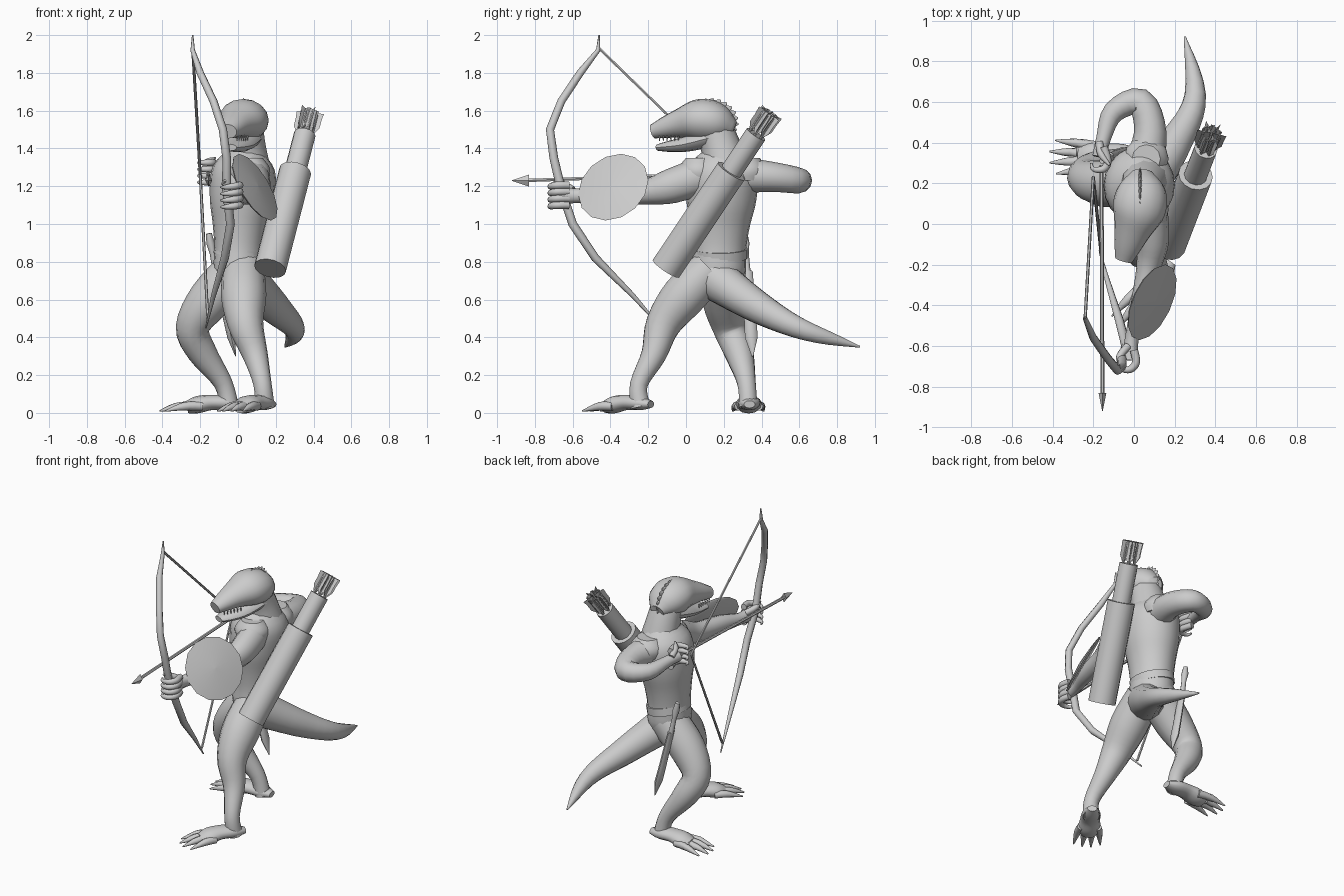
import bpy, bmesh, math
from mathutils import Vector, Matrix

cube = bpy.data.objects.get("Cube")
if cube:
    bpy.data.objects.remove(cube, do_unlink=True)

COLOUR = (.6, .6, .6, 1)
grey = bpy.data.materials.new("plain grey")
grey.use_nodes = True
grey.diffuse_color = COLOUR
grey.node_tree.nodes["Principled BSDF"].inputs["Base Color"].default_value = COLOUR

X_AXIS, Y_AXIS, Z_AXIS = Matrix.Identity(3)


def finish(name, bm, sharp_angle=50):
    bmesh.ops.recalc_face_normals(bm, faces=bm.faces)
    mesh = bpy.data.meshes.new(name)
    bm.to_mesh(mesh)
    bm.free()
    mesh.materials.append(grey)
    part_object = bpy.data.objects.new(name, mesh)
    bpy.context.collection.objects.link(part_object)
    bpy.ops.object.select_all(action="DESELECT")
    part_object.select_set(True)
    bpy.context.view_layer.objects.active = part_object
    bpy.ops.object.shade_smooth_by_angle(angle=math.radians(sharp_angle))


def sample(values, fraction, smooth):
    """Value at a fraction of an evenly spaced list, on a spline or straight."""
    last = len(values) - 1
    index = min(int(fraction * last), last - 1)
    t = fraction * last - index
    start, end = values[index], values[index + 1]
    step = end - start
    if not smooth:
        return start + step * t
    leave = (end - values[max(index - 1, 0)]) / 2
    arrive = (values[min(index + 2, last)] - start) / 2
    return (start + leave * t + (step * 3 - leave * 2 - arrive) * t ** 2
            + (leave + arrive - step * 2) * t ** 3)


def loft(bm, path, radii, sides=12, smooth=True, flat=1, across=X_AXIS):
    """Elliptical rings along a path; flat scales the radius square to across."""
    path = [Vector(point) for point in path]
    steps = (max(len(path), len(radii)) - 1) * (4 if smooth else 1)
    centres = [sample(path, i / steps, smooth) for i in range(steps + 1)]
    rings = []
    for i, centre in enumerate(centres):
        along = (centres[min(i + 1, steps)] - centres[max(i - 1, 0)]).normalized()
        wide = (across - along * across.dot(along)).normalized()
        deep = along.cross(wide) * flat
        radius = max(sample(radii, i / steps, smooth), .002)
        turns = [math.tau * k / sides for k in range(sides)]
        rings.append([bm.verts.new(centre + (wide * math.cos(a) + deep * math.sin(a)) * radius)
                      for a in turns])
    for lower, upper in zip(rings, rings[1:]):
        for k in range(sides):
            bm.faces.new((lower[k - 1], lower[k], upper[k], upper[k - 1]))
    bm.faces.new(rings[0])
    bm.faces.new(rings[-1])


def part(name, path, radii, **options):
    bm = bmesh.new()
    loft(bm, path, radii, **options)
    finish(name, bm)


# Torso, turned side-on with the chest toward -x
part("torso", [(0, .17, .66), (.01, .18, 1), (.04, .2, 1.4)],
     (.09, .13, .13, .145, .17, .165, .08), sides=20, flat=1.1)
part("belt", [(0, .18, .82), (.01, .18, .87)], (.133, .133), sides=20, smooth=False, flat=1.1)
part("neck", [(.05, .21, 1.3), (.04, .18, 1.42), (.03, .13, 1.54)], (.12, .105, .1))
for label, y in (("front", .07), ("rear", .32)):
    part(label + "_vest_shoulder", [(.06, y, 1.35), (.06, y, 1.23)], (.07, .11, .1))

# Head with slightly open jaws
part("head", [(.04, .255, 1.5), (.03, .1, 1.55), (-.01, -.04, 1.53), (-.05, -.175, 1.49)],
     (.05, .12, .13, .1, .07, .045), sides=16, flat=.85)
part("lower_jaw", [(.03, .14, 1.46), (0, -.02, 1.42), (-.04, -.15, 1.405)],
     (.1, .09, .065, .035), flat=.5)

# Row of crest scales over the skull and nape
bm = bmesh.new()
for i in range(10):
    angle = math.radians(115 - i * 15)
    outward = Vector((0, math.cos(angle), math.sin(angle)))
    root = Vector((.03, .12 + outward.y * .12, 1.54 + outward.z * .1))
    loft(bm, [root, root + (outward + Y_AXIS / 2) * .025], (.03, .004),
         sides=6, smooth=False, flat=.4, across=Y_AXIS)
finish("head_crest", bm, 30)

# Upper teeth along both sides of the snout
bm = bmesh.new()
for side in (-1, 1):
    for i in range(6):
        back = i * .02
        root = Vector((back * .3 - .04 + side * (.035 + back / 4), back - .14, 1.465))
        loft(bm, [root, root - Z_AXIS * .025], (.006, .002), sides=5, smooth=False)
finish("teeth", bm, 30)

# Legs and tail
part("front_leg", [(.03, .13, .76), (.03, -.01, .62), (.04, -.12, .47), (.09, -.17, .31),
                   (.13, -.25, .15), (.14, -.24, .03)],
     (.11, .12, .095, .068, .048, .055), sides=14)
part("rear_leg", [(0, .2, .76), (-.15, .2, .6), (-.24, .23, .45), (-.19, .28, .32),
                  (-.08, .32, .16), (-.045, .33, .03)],
     (.12, .115, .09, .078, .05, .05), sides=14)
part("tail", [(.02, .14, .72), (.19, .38, .56), (.3, .62, .44), (.25, .92, .35)],
     (.12, .095, .07, .045, .005), sides=14)


def foot(name, heel, heading, length):
    bm = bmesh.new()
    turn = Matrix.Rotation(math.radians(heading), 3, "Z")
    side = turn @ Y_AXIS

    def spot(forward, sideways, height):
        return Vector(heel) + turn @ Vector((forward, sideways, height))

    loft(bm, [spot(-.06, 0, .045), spot(.1, 0, .055), spot(.23, 0, .03)],
         (.03, .058, .062, .07, .05), flat=.65, across=side)
    # Four spread toes ending in claws
    for k in range(4):
        spread = k - 1.5
        reach = length - abs(spread) * .03
        loft(bm, [spot(.15, spread * .035, .035), spot(reach - .1, spread * .045, .035),
                  spot(reach, spread * .055, .01)], (.024, .022, .004), sides=8)
    finish(name, bm)


foot("front_foot", (.145, -.235, 0), 235, .37)
foot("rear_foot", (-.04, .335, 0), 181, .39)

# Arms: one stretched to the bow, one bent back to the string
part("bow_arm", [(.07, .12, 1.27), (.09, -.08, 1.2), (.07, -.22, 1.17), (.03, -.42, 1.16),
                 (-.01, -.56, 1.15), (-.02, -.67, 1.15)], (.1, .092, .066, .056, .038, .048),
     across=Z_AXIS, flat=.9)
part("draw_arm", [(.04, .26, 1.26), (.08, .45, 1.25), (.03, .6, 1.23), (-.1, .55, 1.24),
                  (-.15, .42, 1.27), (-.17, .33, 1.28)], (.1, .08, .068, .054, .036, .035),
     across=Z_AXIS)


def hand(name, finger, thumb):
    """Four stacked copies of one curled finger, and a thumb."""
    bm = bmesh.new()
    for k in range(4):
        lift = Z_AXIS * .035 * k
        loft(bm, [Vector(point) + lift for point in finger], (.02, .018, .006),
             sides=8, across=Z_AXIS)
    loft(bm, thumb, (.02, .018, .006), sides=8)
    finish(name, bm)


hand("bow_hand_fingers", [(0, -.62, 1.1), (.01, -.68, 1.1), (-.02, -.715, 1.095),
                          (-.07, -.71, 1.09), (-.09, -.68, 1.09)],
     [(-.03, -.6, 1.18), (-.07, -.65, 1.21), (-.07, -.7, 1.23)])
hand("draw_hand_fingers", [(-.15, .38, 1.22), (-.13, .31, 1.22), (-.15, .27, 1.22),
                           (-.2, .27, 1.22), (-.21, .3, 1.22)],
     [(-.17, .4, 1.3), (-.16, .34, 1.33), (-.12, .29, 1.35)])

# Bow, drawn string and nocked arrow
part("bow", [(-.24, -.46, 2), (-.24, -.465, 1.92), (-.2, -.56, 1.8), (-.13, -.66, 1.65),
             (-.08, -.72, 1.5), (-.06, -.7, 1.35), (-.06, -.66, 1.18), (-.04, -.6, 1),
             (-.07, -.48, .82), (-.13, -.28, .62), (-.17, -.13, .45)],
     (.004, .02, .022, .024, .022, .004), sides=8, smooth=False)
part("bow_string", [(-.24, -.46, 1.93), (-.2, .23, 1.26), (-.16, -.16, .5)], (.008, .008),
     sides=6, smooth=False)
part("arrow_shaft", [(-.16, .29, 1.27), (-.155, -.86, 1.23)], (.01, .01), sides=6, smooth=False)
part("arrow_head", [(-.155, -.83, 1.23), (-.155, -.92, 1.23)], (.032, .002),
     sides=4, smooth=False, flat=.6, across=Z_AXIS)

# Round shield strapped to the bow arm, tilted outward and forward
facing = Vector((.8, -.37, .47)).normalized()
centre = Vector((.09, -.385, 1.195))
part("shield", [centre - facing * .01, centre + facing * .02], (.19, .2, .13, .004),
     sides=14, smooth=False, across=Y_AXIS)

# Quiver on the back, open at the top
base, axis = Vector((.17, -.105, .765)), Vector((.133, .345, .515))


def slung(*fractions):
    return [base + axis * fraction for fraction in fractions]


part("quiver", slung(0, .02, .97, 1, 1, .95), (.086, .086, .086, .086, .086, .076),
     sides=14, smooth=False)
part("arrow_bundle", slung(.9, 1.38), (.058, .058), smooth=False)

# Spare arrows with crossed fletchings
bm = bmesh.new()
sideways = axis.orthogonal().normalized()
for k in range(6):
    spin = Matrix.Rotation(math.tau * k / 6, 3, axis)
    vane = spin @ sideways
    offset = vane * .04
    loft(bm, [point + offset for point in slung(1.2, 1.58)], (.007, .007), sides=6, smooth=False)
    for direction in (vane, vane.cross(axis)):
        loft(bm, [point + offset for point in slung(1.38, 1.6)], (.004, .03, .03, .034),
             sides=4, smooth=False, flat=.06, across=direction)
finish("fletchings", bm, 30)

# Sheathed sword at the hip
part("sword_handle", [(-.155, .31, .95), (-.115, .325, .74)], (.016, .022, .015, .016, .018),
     sides=8, smooth=False)
part("sword_blade", [(-.115, .325, .75), (-.06, .34, .5), (-.012, .352, .3)],
     (.028, .03, .032, .034, .004), sides=8, smooth=False, flat=.6, across=Y_AXIS)
